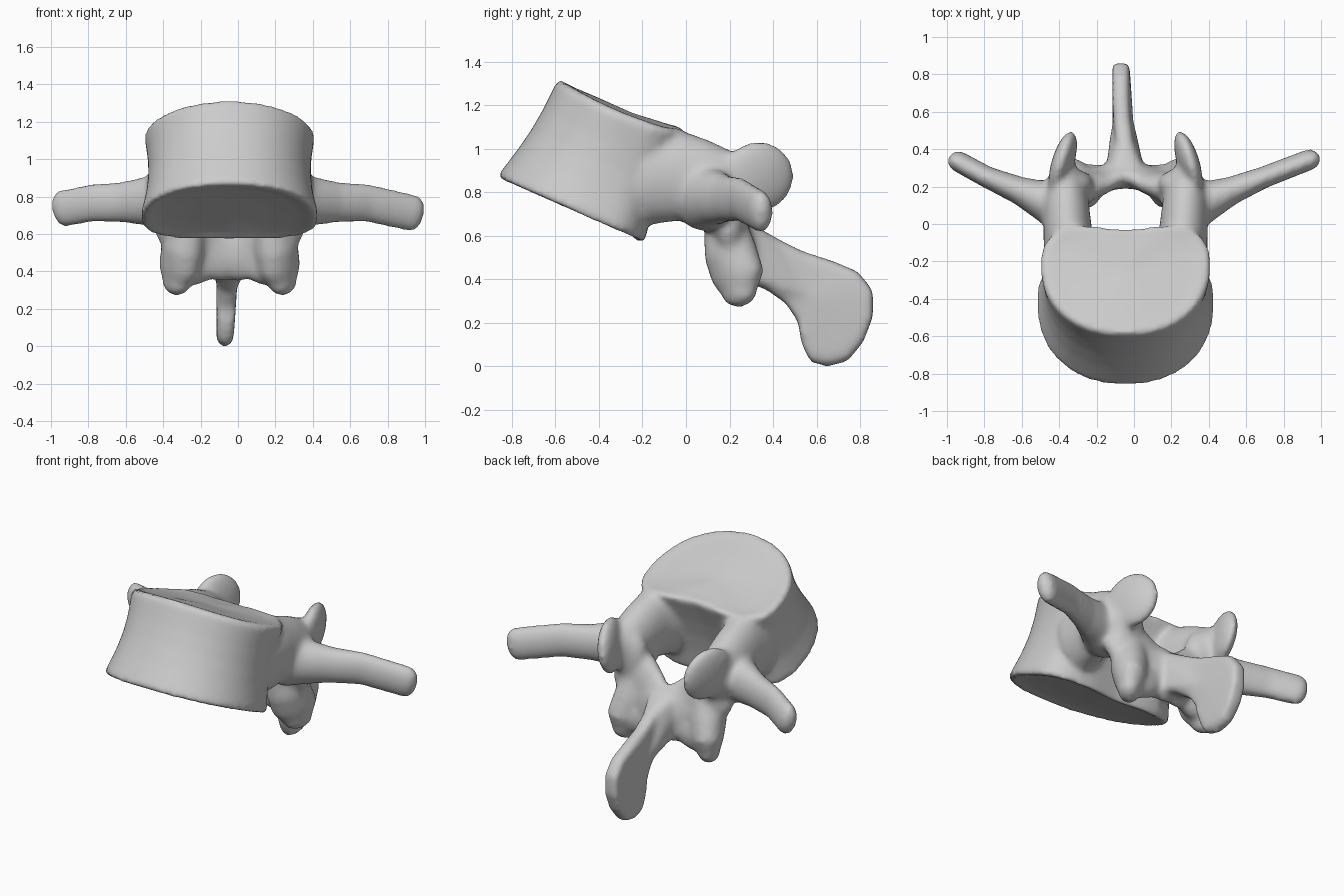
import bpy
import bmesh
import math
from mathutils import Vector, Matrix

default = bpy.data.objects.get("Cube")
if default:
    bpy.data.objects.remove(default, do_unlink=True)

MID = -0.045          # plane of symmetry
SIDES = 24            # points around each swept section
bm = bmesh.new()


def loft(rings):
    """Skin closed rings of points and close both ends to a centre point."""
    loops = [[bm.verts.new(p) for p in ring] for ring in rings]
    for a, b in zip(loops, loops[1:]):
        for i in range(len(a)):
            j = (i + 1) % len(a)
            bm.faces.new((a[i], a[j], b[j], b[i]))
    for loop, flip in ((loops[0], True), (loops[-1], False)):
        hub = bm.verts.new(sum((v.co for v in loop), Vector()) / len(loop))
        for i in range(len(loop)):
            tri = (loop[i], loop[(i + 1) % len(loop)], hub)
            bm.faces.new(tri[::-1] if flip else tri)


def sweep(path, thin):
    """Sweep a flattened oval; path entries are (point, half_width, half_thickness)."""
    pts = [Vector(p) for p, _, _ in path]
    rings = []

    def ring(centre, tangent, w, t):
        wide = tangent.cross(thin).normalized()
        flat = wide.cross(tangent).normalized()
        rings.append([centre + wide * w * math.cos(a) + flat * t * math.sin(a)
                      for a in (math.tau * i / SIDES for i in range(SIDES))])

    def cap(centre, tangent, w, t, degrees):
        for k in degrees:
            a = math.radians(k)
            ring(centre + tangent * t * math.sin(a), tangent, w * math.cos(a), t * math.cos(a))

    last = len(path) - 1
    for i, (_, w, t) in enumerate(path):
        tangent = (pts[min(i + 1, last)] - pts[max(i - 1, 0)]).normalized()
        if i == 0:
            cap(pts[i], tangent, w, t, (-80, -50, -25))
        ring(pts[i], tangent, w, t)
        if i == last:
            cap(pts[i], tangent, w, t, (25, 50, 80))
    loft(rings)


def ellipsoid(centre, radii, turn_z=0, turn_y=0):
    m = (Matrix.Translation(centre) @ Matrix.Rotation(math.radians(turn_z), 4, 'Z')
         @ Matrix.Rotation(math.radians(turn_y), 4, 'Y') @ Matrix.Diagonal((*radii, 1)))
    bmesh.ops.create_uvsphere(bm, u_segments=24, v_segments=16, radius=1, matrix=m)


# Body: tilted drum with a waist, flat at the back, dished end plates
def body_ring(u, scale):
    waist = math.sin(math.pi * u)
    front = Vector((MID, -0.875, 0.865)).lerp(Vector((MID, -0.59, 1.32)), u)
    back = Vector((MID, -0.18, 0.56)).lerp(Vector((MID, 0.01, 1.1)), u)
    front.y += 0.025 * waist
    back.y -= 0.02 * waist
    half = 0.48 + (0.458 - 0.48) * u - 0.035 * waist
    centre = front.lerp(back, 0.62)
    ring = []
    for i in range(64):
        a = math.tau * i / 64
        c, s = math.cos(a), math.sin(a)
        power = 0.62 if s > 0 else 0.92
        x = half * math.copysign(abs(c) ** power, c)
        p = centre.lerp(back if s > 0 else front, abs(s) ** power)
        p.x += x
        p.z -= 0.045 * u * (x / half) ** 2
        if s > 0:
            p.y -= 0.03 * math.exp(-(x / 0.16) ** 2)
        ring.append(centre.lerp(p, scale))
    return ring


steps = [(0.06, 0.5), (0.04, 0.8), (0.0, 0.96), (0.03, 1), (0.12, 1), (0.3, 1), (0.5, 1),
         (0.7, 1), (0.88, 1), (0.97, 1), (1.0, 0.96), (0.98, 0.8), (0.97, 0.5)]
loft([body_ring(u, k) for u, k in steps])

# Paired parts
X, Y = Vector((1, 0, 0)), Vector((0, 1, 0))
for s in (-1, 1):
    def at(d, y, z):
        return Vector((MID + s * d, y, z))

    # Pedicle flowing out of the body into the arch
    sweep([(at(0.29, -0.17, 0.87), 0.22, 0.15), (at(0.31, -0.03, 0.875), 0.21, 0.13),
           (at(0.315, 0.06, 0.86), 0.185, 0.125), (at(0.32, 0.14, 0.83), 0.175, 0.12),
           (at(0.32, 0.21, 0.79), 0.17, 0.1)], X)

    # Transverse process, broad at the root
    tip = (0.94, 0.345, 0.71) if s > 0 else (-0.94, 0.335, 0.735)
    sweep([(at(0.33, 0.08, 0.78), 0.16, 0.14), (at(0.45, 0.13, 0.775), 0.13, 0.105),
           (at(0.57, 0.18, 0.77), 0.11, 0.075), (at(0.74, 0.25, 0.765), 0.102, 0.058),
           (tip, 0.1, 0.056)], Y)

    # Upper joint process: upright plate opening inward
    ellipsoid(at(0.335, 0.33, 0.87), (0.058, 0.175, 0.165), turn_z=17 * s, turn_y=6 * s)
    ellipsoid(at(0.29, 0.21, 0.78), (0.12, 0.085, 0.17))

    # Lamina sloping to the midline
    sweep([(at(0.27, 0.19, 0.69), 0.16, 0.085), (at(0.18, 0.22, 0.575), 0.19, 0.07),
           (at(0.09, 0.25, 0.53), 0.18, 0.07), (at(0, 0.265, 0.505), 0.165, 0.075)], Y)

    # Lower joint process, leaning back, with a web to the lamina
    sweep([(at(0.23, 0.185, 0.62), 0.11, 0.1), (at(0.25, 0.205, 0.52), 0.13, 0.11),
           (at(0.27, 0.24, 0.41), 0.135, 0.095), (at(0.285, 0.245, 0.335), 0.09, 0.065)],
          Vector((0.8 * s, -0.6, 0)))
    ellipsoid(at(0.18, 0.25, 0.43), (0.13, 0.07, 0.1), turn_y=25 * s)

# Spinous process: blade cut from a side outline, thick at the root and rim
outline = [(0.22, 0.65), (0.32, 0.645), (0.42, 0.59), (0.54, 0.53), (0.68, 0.485),
           (0.79, 0.44), (0.86, 0.35), (0.86, 0.23), (0.815, 0.11), (0.745, 0.02),
           (0.65, -0.008), (0.57, 0.015), (0.53, 0.1), (0.515, 0.2), (0.46, 0.285),
           (0.37, 0.35), (0.25, 0.4)]
blade = []
for side, shrink in ((-1, 0.86), (-0.7, 0.96), (0, 1), (0.7, 0.96), (1, 0.86)):
    ring = []
    for y, z in outline:
        spine_z = 0.53 - 0.55 * (y - 0.22)
        half = 0.045 + 0.07 * max(0, 0.42 - y) / 0.2
        lean = -0.025 * min(1, max(0, (y - 0.4) / 0.2))
        ring.append(Vector((MID + lean + side * half, y, spine_z + (z - spine_z) * shrink)))
    blade.append(ring)
loft(blade)

# Fuse every part into one smooth bone
bmesh.ops.recalc_face_normals(bm, faces=bm.faces)
mesh = bpy.data.meshes.new("vertebra")
bm.to_mesh(mesh)
bm.free()
bone = bpy.data.objects.new("vertebra", mesh)
bpy.context.collection.objects.link(bone)

grey = bpy.data.materials.new("bone grey")
grey.use_nodes = True
colour = (0.6, 0.6, 0.6, 1)
grey.diffuse_color = colour
grey.node_tree.nodes["Principled BSDF"].inputs["Base Color"].default_value = colour
mesh.materials.append(grey)

remesh = bone.modifiers.new("fuse", 'REMESH')
remesh.mode = 'VOXEL'
remesh.voxel_size = 0.016
remesh.use_smooth_shade = True
soften = bone.modifiers.new("soften", 'SMOOTH')
soften.factor = 0.5
soften.iterations = 14
